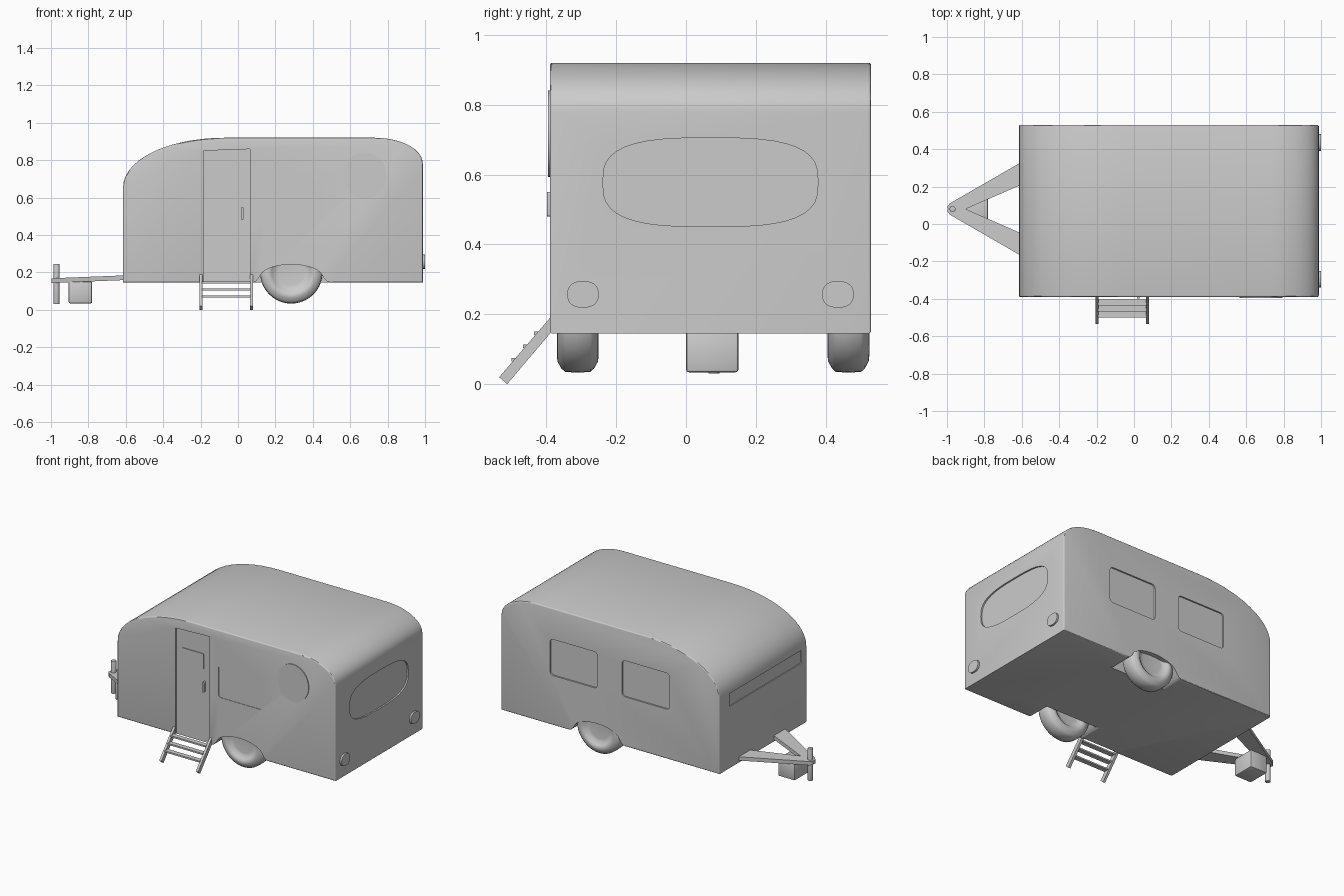
import bpy, bmesh, math
from mathutils import Vector, Matrix

if "Cube" in bpy.data.objects:
    bpy.data.objects.remove(bpy.data.objects["Cube"])

grey = bpy.data.materials.new("light grey")
grey.diffuse_color = (0.6, 0.6, 0.6, 1)
grey.use_nodes = True
grey.node_tree.nodes["Principled BSDF"].inputs["Base Color"].default_value = grey.diffuse_color
YC = 0.07                      # centre line of the body
Y0, Y1, X0, X1 = -0.39, 0.53, -0.615, 0.988


def finish(bm, name, angle=30):
    bmesh.ops.recalc_face_normals(bm, faces=bm.faces)
    me = bpy.data.meshes.new(name)
    bm.to_mesh(me)
    bm.free()
    me.materials.append(grey)
    ob = bpy.data.objects.new(name, me)
    bpy.context.collection.objects.link(ob)
    bpy.ops.object.select_all(action='DESELECT')
    ob.select_set(True)
    bpy.context.view_layer.objects.active = ob
    bpy.ops.object.shade_smooth_by_angle(angle=math.radians(angle))
    return ob


def prism(bm, pts, axis, a, b):
    """Extrude a 2D outline along an axis from a to b."""
    def put(p, d):
        return {'x': (d, p[0], p[1]), 'y': (p[0], d, p[1]), 'z': (p[0], p[1], d)}[axis]
    lo = [bm.verts.new(put(p, a)) for p in pts]
    hi = [bm.verts.new(put(p, b)) for p in pts]
    n = len(pts)
    faces = [bm.faces.new(lo), bm.faces.new(hi[::-1])]
    for i in range(n):
        faces.append(bm.faces.new((lo[i], hi[i], hi[(i + 1) % n], lo[(i + 1) % n])))
    bmesh.ops.recalc_face_normals(bm, faces=faces)
    return faces


def rounded(u0, u1, v0, v1, r, seg=5):
    r = max(r, 0.002)
    out = []
    for k, (cu, cv) in enumerate(((u1 - r, v1 - r), (u0 + r, v1 - r), (u0 + r, v0 + r), (u1 - r, v0 + r))):
        for i in range(seg + 1):
            t = math.pi / 2 * (k + i / seg)
            out.append((cu + r * math.cos(t), cv + r * math.sin(t)))
    return out


def oval(cu, cv, ru, rv, power=2.0, n=40):
    f = lambda c: math.copysign(abs(c) ** (2 / power), c)
    return [(cu + ru * f(math.cos(2 * math.pi * i / n)), cv + rv * f(math.sin(2 * math.pi * i / n))) for i in range(n)]


def part(name, pts, axis, a, b, bevel=0):
    bm = bmesh.new()
    prism(bm, pts, axis, a, b)
    if bevel:
        bmesh.ops.bevel(bm, geom=bm.edges[:], offset=bevel, segments=2, profile=0.5, affect='EDGES')
    return finish(bm, name)


def box(x0, x1, y0, y1):
    return [(x0, y0), (x1, y0), (x1, y1), (x0, y1)]


# body shell: side profile with curved nose and tail
def corner(cx, cz, rx, rz, t0, t1, p, n=14):
    pts = []
    for i in range(n + 1):
        t = math.radians(t0 + (t1 - t0) * i / n)
        c, s = math.cos(t), math.sin(t)
        pts.append((cx + math.copysign(abs(c) ** p, c) * rx, cz + abs(s) ** p * rz))
    return pts


profile = [(X0, 0.145), (X1, 0.145)]
profile += corner(0.72, 0.78, X1 - 0.72, 0.14, 0, 90, 0.97)
profile += corner(-0.06, 0.65, -0.06 - X0, 0.27, 90, 180, 0.97)
bm = bmesh.new()
faces = prism(bm, profile, 'y', Y0, Y1)
rim = list({e for f in faces[:2] for e in f.edges})
bmesh.ops.bevel(bm, geom=rim, offset=0.008, segments=3, profile=0.5, affect='EDGES')
body = finish(bm, "body_shell")

# cutters: wheel arches, door recess and window recesses
D = 0.01
bm = bmesh.new()
arch = [(0.50, 0.10), (0.50, 0.145), (0.475, 0.152), (0.46, 0.168)]
arch += [(0.285 + 0.168 * math.cos(t), 0.172 + 0.07 * math.sin(t)) for t in [math.pi * i / 16 for i in range(1, 16)]]
arch += [(0.11, 0.168), (0.095, 0.152), (0.08, 0.145), (0.08, 0.10)]
prism(bm, arch, 'y', Y0 - 0.05, Y0 + 0.16)
prism(bm, arch, 'y', Y1 - 0.16, Y1 + 0.05)
prism(bm, [(-0.185, 0.1), (0.065, 0.1), (0.065, 0.859), (-0.185, 0.85)], 'y', Y0 - 0.05, Y0 + D)
for x0, x1 in ((0.28, 0.63), (-0.25, 0.10)):
    prism(bm, rounded(x0, x1, 0.475, 0.715, 0.025), 'y', Y1 - D, Y1 + 0.05)
prism(bm, rounded(0.13, 0.45, 0.475, 0.69, 0.02), 'y', Y0 - 0.05, Y0 + 0.003)
prism(bm, oval(YC, 0.578, 0.308, 0.127, 3.0), 'x', X1 - D, X1 + 0.05)
prism(bm, rounded(-0.33, 0.42, 0.555, 0.64, 0.004), 'x', X0 - 0.05, X0 + D * 0.6)
cutter = finish(bm, "recess_cutter")
cutter.hide_render = True
mod = body.modifiers.new("recesses", 'BOOLEAN')
mod.object = cutter
mod.operation = 'DIFFERENCE'
mod.solver = 'EXACT'
bpy.ops.object.select_all(action='DESELECT')
body.select_set(True)
bpy.context.view_layer.objects.active = body
bpy.ops.object.modifier_apply(modifier=mod.name)
bpy.data.objects.remove(cutter, do_unlink=True)
bpy.ops.object.shade_smooth_by_angle(angle=math.radians(30))

# door window, handle and round window
part("door_window", rounded(-0.14, 0.015, 0.625, 0.73, 0.004), 'y', Y0 + 0.004, Y0 + 0.012)
part("door_handle", rounded(0.016, 0.029, 0.48, 0.55, 0.006), 'y', Y0 - 0.008, Y0 + 0.012)
part("round_window", oval(0.68, 0.717, 0.115, 0.124), 'y', Y0 - 0.005, Y0 + 0.004)

# tail lights
for y in (YC - 0.365, YC + 0.365):
    part("tail_light", oval(y, 0.257, 0.045, 0.038, 2.4), 'x', X1 - 0.005, 1.0)


# wheels: lathed tyre with dished hub
def wheel(name, yc, side):
    prof = [(0.0, 0.035), (0.07, 0.035), (0.09, 0.038), (0.105, 0.052), (0.118, 0.06), (0.135, 0.058),
            (0.155, 0.047), (0.165, 0.036), (0.167, 0.0)]
    prof += [(r, -y) for r, y in prof[-2::-1]]
    bm = bmesh.new()
    vs = [bm.verts.new((r, side * y, 0)) for r, y in prof]
    es = [bm.edges.new(p) for p in zip(vs, vs[1:])]
    bmesh.ops.spin(bm, geom=vs + es, cent=(0, 0, 0), axis=(0, 1, 0), angle=2 * math.pi, steps=40)
    bmesh.ops.remove_doubles(bm, verts=bm.verts, dist=1e-4)
    bmesh.ops.translate(bm, verts=bm.verts, vec=(0.285, yc, 0.2))
    finish(bm, name, 40)


wheel("wheel_near", YC - 0.38, -1)
wheel("wheel_far", YC + 0.395, 1)

# tow bar: two converging beams, rising slightly to the body
CY = 0.08
for s, name in ((1, "tow_beam_far"), (-1, "tow_beam_near")):
    pts = [(-0.60, 0.252), (-0.60, 0.131), (-0.90, 0.0), (-0.995, 0.0), (-0.998, 0.012), (-0.985, 0.03)]
    ob = part(name, [(x, CY + s * d) for x, d in pts], 'z', 0.143, 0.168)
    for v in ob.data.vertices:
        v.co.z += max(0, (v.co.x + 1) / 0.4) * 0.016

# jack post and front box
part("jack_post", oval(-0.97, CY, 0.016, 0.016, n=20), 'z', 0.03, 0.245, 0.002)
part("tow_box", box(-0.905, -0.78, 0.0, 0.15), 'z', 0.034, 0.152, 0.008)

# entry steps: sloping rails and treads
rail = [(-0.385, 0.195), (-0.385, 0.15), (-0.512, 0.0), (-0.535, 0.02)]
for x in (-0.197, 0.072):
    part("step_rail", rail, 'x', x - 0.008, x + 0.008)
for i in range(3):
    z, y = 0.146 - 0.038 * i, -0.418 - 0.032 * i
    part("step_tread", box(-0.192, 0.067, y - 0.017, y + 0.015), 'z', z - 0.005, z + 0.005)
